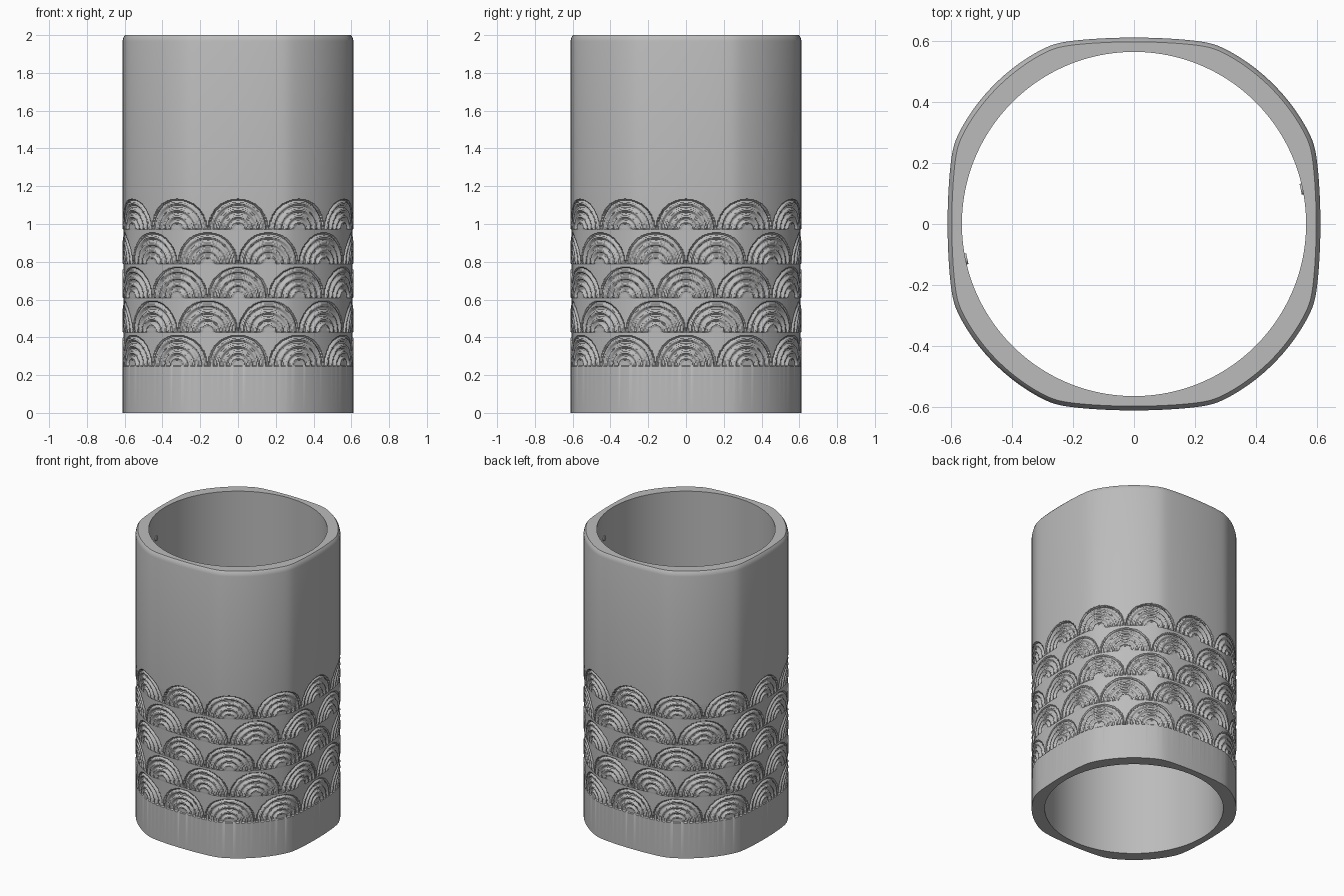
import bpy, bmesh, math
from mathutils import Matrix, Vector

if "Cube" in bpy.data.objects:
    bpy.data.objects.remove(bpy.data.objects["Cube"], do_unlink=True)

grey = bpy.data.materials.new("plain grey")
grey.use_nodes = True
colour = (0.5, 0.5, 0.5, 1)
grey.diffuse_color = colour
grey.node_tree.nodes["Principled BSDF"].inputs["Base Color"].default_value = colour

COLUMNS = 672
BORE = 0.565
HEIGHT = 2.0
FANS = 12
FAN_ROWS = 5
FAN_RADIUS = 0.16
ROW_STEP = 0.18
BAND_LOW = 0.25
BAND_TOP = BAND_LOW + (FAN_ROWS - 1) * ROW_STEP + FAN_RADIUS


def outline(angle):
    """Radius of the rounded square: bowed sides blended into round corners."""
    quarter = math.pi / 2
    fold = abs((angle + quarter / 2) % quarter - quarter / 2)
    across = 0.61 * math.tan(fold)
    side = (0.612 - 0.25 * across ** 2) / math.cos(fold)
    k = 200
    return -math.log(math.exp(-k * side) + math.exp(-k * 0.648)) / k


def carving(angle, z):
    """Depth of the overlapping fan pattern at a point on the wall."""
    row = min(int((z - BAND_LOW) / ROW_STEP), FAN_ROWS - 1)
    pitch = 2 * math.pi / FANS
    turn = angle + (pitch / 2 if row % 2 else 0)
    across = ((turn + pitch / 2) % pitch - pitch / 2) * 0.63
    up = z - BAND_LOW - row * ROW_STEP
    radius = math.hypot(across, up)
    if radius < FAN_RADIUS:
        if radius < 0.03:
            return 0.004
        wave = math.cos(2 * math.pi * (FAN_RADIUS - radius) / 0.036)
        return 0.013 * min(1, max(0, 0.5 + 0.8 * wave))
    # hollow between fans, fading out above the last row
    fade = 1 if row < FAN_ROWS - 1 else max(0, 1 - up / 0.1)
    return 0.005 * fade


# Sleeve: rings up the outside, over the chamfered rim and down the bore
bm = bmesh.new()
angles = [2 * math.pi * i / COLUMNS - math.pi / 2 for i in range(COLUMNS)]


def ring(z, radius):
    return [bm.verts.new((radius(a) * math.cos(a), radius(a) * math.sin(a), z))
            for a in angles]


rings = [ring(0, outline), ring(BAND_LOW - 0.005, outline)]
steps = 165
for i in range(steps + 1):
    z = BAND_LOW + (BAND_TOP - BAND_LOW) * i / steps
    rings.append(ring(z, lambda a: outline(a) - carving(a, z)))
for z, inset in ((BAND_TOP + 0.006, 0), (1.968, 0), (1.988, 0.005), (HEIGHT, 0.014)):
    rings.append(ring(z, lambda a: outline(a) - inset))
rings += [ring(z, lambda a: BORE) for z in (HEIGHT, 0)]
for low, high in zip(rings, rings[1:] + rings[:1]):
    for i in range(COLUMNS):
        j = (i + 1) % COLUMNS
        bm.faces.new((low[i], low[j], high[j], high[i]))


def finish(name, mesh_data):
    mesh = bpy.data.meshes.new(name)
    mesh_data.to_mesh(mesh)
    mesh_data.free()
    mesh.materials.append(grey)
    obj = bpy.data.objects.new(name, mesh)
    bpy.context.collection.objects.link(obj)
    bpy.ops.object.select_all(action="DESELECT")
    obj.select_set(True)
    bpy.context.view_layer.objects.active = obj
    bpy.ops.object.shade_smooth_by_angle(angle=math.radians(35))
    return obj


finish("sleeve", bm)

# Small studs on opposite sides of the bore near the top
for name, sign in (("left_stud", 1), ("right_stud", -1)):
    stud = bmesh.new()
    spot = Vector((0.553 * sign, 0.115 * sign, 1.83))
    facing = Vector((spot.x, spot.y, 0)).to_track_quat("Z", "Y").to_matrix().to_4x4()
    bmesh.ops.create_cone(stud, cap_ends=True, segments=16, radius1=0.018,
                          radius2=0.018, depth=0.012,
                          matrix=Matrix.Translation(spot) @ facing)
    finish(name, stud)
